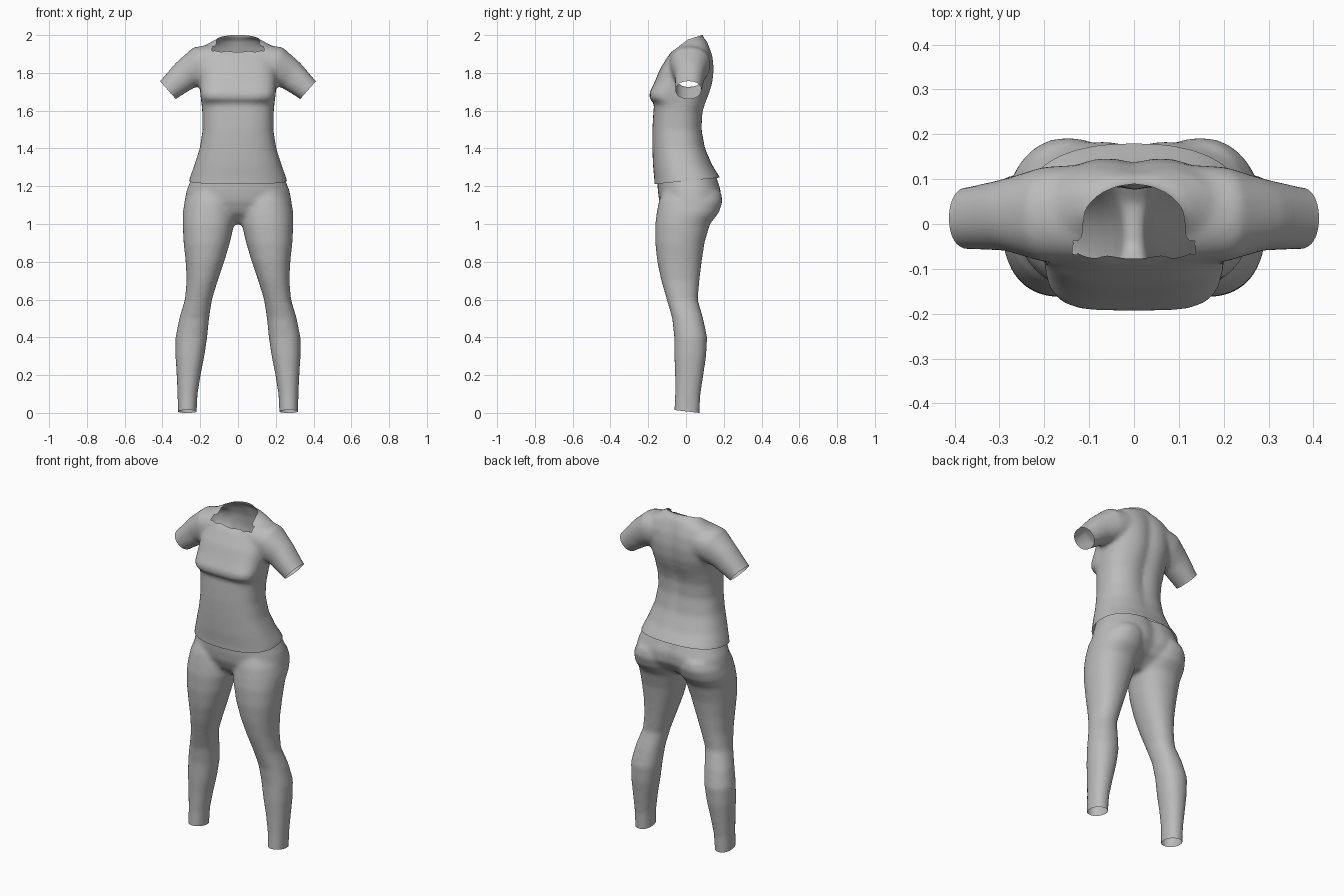
import bpy, bmesh
from math import sin, cos, pi, exp, copysign
from mathutils import Vector

cube = bpy.data.objects.get("Cube")
if cube:
    bpy.data.objects.remove(cube, do_unlink=True)

SEGMENTS = 40

cloth = bpy.data.materials.new("grey cloth")
cloth.use_nodes = True
grey = (0.5, 0.5, 0.5, 1)
cloth.diffuse_color = grey
cloth.node_tree.nodes["Principled BSDF"].inputs["Base Color"].default_value = grey


def ring(centre, across, depth, front=2.2, back=2.2, groove=0):
    """Rounded cross-section; the front and back halves have their own squareness."""
    points = []
    for i in range(SEGMENTS):
        a = 2 * pi * i / SEGMENTS
        power = 2 / (back if sin(a) > 0 else front)
        u = copysign(abs(cos(a)) ** power, cos(a))
        v = copysign(abs(sin(a)) ** power, sin(a))
        p = centre + across * u + depth * v
        if v > 0:
            p.y -= groove * exp(-(p.x / 0.04) ** 2)
        points.append(p)
    return points


def level_ring(z, x0, x1, y0, y1, **shape):
    centre = Vector(((x0 + x1) / 2, (y0 + y1) / 2, z))
    return ring(centre, Vector(((x1 - x0) / 2, 0, 0)), Vector((0, (y1 - y0) / 2, 0)), **shape)


def loft(bm, rings):
    """Closed tube through the rings."""
    rows = [[bm.verts.new(p) for p in r] for r in rings]
    for a, b in zip(rows, rows[1:]):
        for i in range(SEGMENTS):
            j = (i + 1) % SEGMENTS
            bm.faces.new((a[i], a[j], b[j], b[i]))
    bm.faces.new(rows[0])
    bm.faces.new(rows[-1])


def fuse(name, bm):
    """Melt the overlapping tubes into one smooth skin."""
    bmesh.ops.recalc_face_normals(bm, faces=bm.faces)
    mesh = bpy.data.meshes.new(name)
    bm.to_mesh(mesh)
    bm.free()
    ob = bpy.data.objects.new(name, mesh)
    bpy.context.collection.objects.link(ob)
    remesh = ob.modifiers.new("fuse", 'REMESH')
    remesh.mode = 'VOXEL'
    remesh.voxel_size = 0.011
    relax = ob.modifiers.new("relax", 'SMOOTH')
    relax.factor = 0.5
    relax.iterations = 10
    graph = bpy.context.evaluated_depsgraph_get()
    skin = bpy.data.meshes.new_from_object(ob.evaluated_get(graph))
    ob.modifiers.clear()
    ob.data = skin
    skin.materials.clear()
    skin.materials.append(cloth)
    return ob


def trim(ob, cuts):
    """Open the skin: each cut is a point, an outward normal and a region test."""
    bm = bmesh.new()
    bm.from_mesh(ob.data)
    for point, normal, region in cuts:
        faces = [f for f in bm.faces if region(f.calc_center_median())]
        edges = {e for f in faces for e in f.edges}
        verts = {v for f in faces for v in f.verts}
        bmesh.ops.bisect_plane(bm, geom=faces + list(edges) + list(verts), plane_co=point,
                               plane_no=Vector(normal).normalized(), clear_outer=True)
    for f in bm.faces:
        f.smooth = True
        f.material_index = 0
    bm.to_mesh(ob.data)
    bm.free()


# Shirt: torso levels as height, half width, front, back, front squareness, spine groove
torso = [
    (1.15, 0.275, -0.165, 0.205, 2.4, 0),
    (1.24, 0.257, -0.168, 0.184, 2.4, 0),
    (1.31, 0.232, -0.175, 0.14, 2.4, 0),
    (1.4, 0.203, -0.178, 0.104, 2.5, 0.006),
    (1.5, 0.187, -0.178, 0.088, 2.6, 0.012),
    (1.59, 0.189, -0.173, 0.093, 2.7, 0.016),
    (1.635, 0.193, -0.168, 0.106, 3, 0.016),
    (1.665, 0.197, -0.194, 0.118, 4, 0.016),
    (1.695, 0.2, -0.194, 0.13, 4, 0.016),
    (1.75, 0.205, -0.167, 0.146, 3.4, 0.016),
    (1.82, 0.21, -0.138, 0.153, 3, 0.016),
    (1.89, 0.21, -0.095, 0.145, 2.6, 0.014),
    (1.94, 0.185, -0.05, 0.126, 2.2, 0.008),
    (1.98, 0.115, -0.02, 0.105, 2, 0),
]
bm = bmesh.new()
loft(bm, [level_ring(z, -w, w, y0, y1, front=n, back=2.4, groove=g)
          for z, w, y0, y1, n, g in torso])

# Shirt: collar stub
loft(bm, [level_ring(z, -0.103, 0.103, -0.068, 0.088, front=2, back=2)
          for z in (1.83, 1.95, 2.08)])

# Shirt: sleeves as distance out, height, radius, front, back
sleeve = [
    (0.07, 1.87, 0.09, -0.09, 0.135),
    (0.2, 1.84, 0.102, -0.085, 0.128),
    (0.28, 1.788, 0.082, -0.06, 0.102),
    (0.37, 1.71, 0.063, -0.056, 0.082),
    (0.42, 1.666, 0.062, -0.056, 0.08),
]
for side in (1, -1):
    rings = []
    for i, (x, z, r, y0, y1) in enumerate(sleeve):
        a, b = sleeve[max(i - 1, 0)], sleeve[min(i + 1, len(sleeve) - 1)]
        up = Vector((side * (a[1] - b[1]), 0, b[0] - a[0])).normalized()
        rings.append(ring(Vector((side * x, (y0 + y1) / 2, z)), up * r,
                          Vector((0, (y1 - y0) / 2, 0))))
    loft(bm, rings)
shirt = fuse("shirt", bm)


def near_neck(c):
    return abs(c.x) < 0.13 and c.z > 1.85


cuts = [
    ((0, 0, 1.228), (0, 0.1, -1), lambda c: c.z < 1.4),
    ((0, 0.01, 1.976), (0, -0.75, 1), near_neck),
    ((0, 0.085, 2), (0, -0.31, 1), near_neck),
]
for side in (1, -1):
    cuts.append(((side * 0.371, 0, 1.709), (side * 0.75, 0, -0.66),
                 lambda c, s=side: c.x * s > 0.27 and c.z > 1.5))
trim(shirt, cuts)

# Leggings: hips as height, half width, front, back
hips = [
    (1.32, 0.222, -0.15, 0.135),
    (1.25, 0.243, -0.152, 0.164),
    (1.18, 0.272, -0.15, 0.188),
    (1.12, 0.284, -0.142, 0.184),
    (1.06, 0.27, -0.115, 0.145),
    (1.0, 0.17, -0.05, 0.06),
]
bm = bmesh.new()
loft(bm, [level_ring(z, -w, w, y0, y1, back=2.5, groove=0.014) for z, w, y0, y1 in hips])

# Leggings: legs as height, inner side, outer side, front, back
leg = [
    (1.17, 0.03, 0.255, -0.125, 0.185),
    (1.12, 0.015, 0.282, -0.144, 0.194),
    (1.06, 0.012, 0.293, -0.155, 0.174),
    (1.0, 0.02, 0.293, -0.163, 0.127),
    (0.9, 0.043, 0.288, -0.163, 0.098),
    (0.8, 0.073, 0.277, -0.152, 0.083),
    (0.7, 0.107, 0.272, -0.131, 0.071),
    (0.6, 0.138, 0.281, -0.102, 0.062),
    (0.5, 0.153, 0.311, -0.073, 0.091),
    (0.4, 0.163, 0.331, -0.062, 0.112),
    (0.3, 0.178, 0.331, -0.062, 0.107),
    (0.2, 0.198, 0.325, -0.058, 0.092),
    (0.1, 0.214, 0.32, -0.058, 0.077),
    (0, 0.219, 0.318, -0.063, 0.072),
    (-0.07, 0.219, 0.318, -0.063, 0.072),
]
for side in (1, -1):
    loft(bm, [level_ring(z, side * x0, side * x1, y0, y1) for z, x0, x1, y0, y1 in leg])
leggings = fuse("leggings", bm)
trim(leggings, [
    ((0, 0, 1.255), (0, -0.05, 1), lambda c: c.z > 1.1),
    ((0, 0.07, 0), (0, -0.115, -1), lambda c: c.z < 0.2),
])
